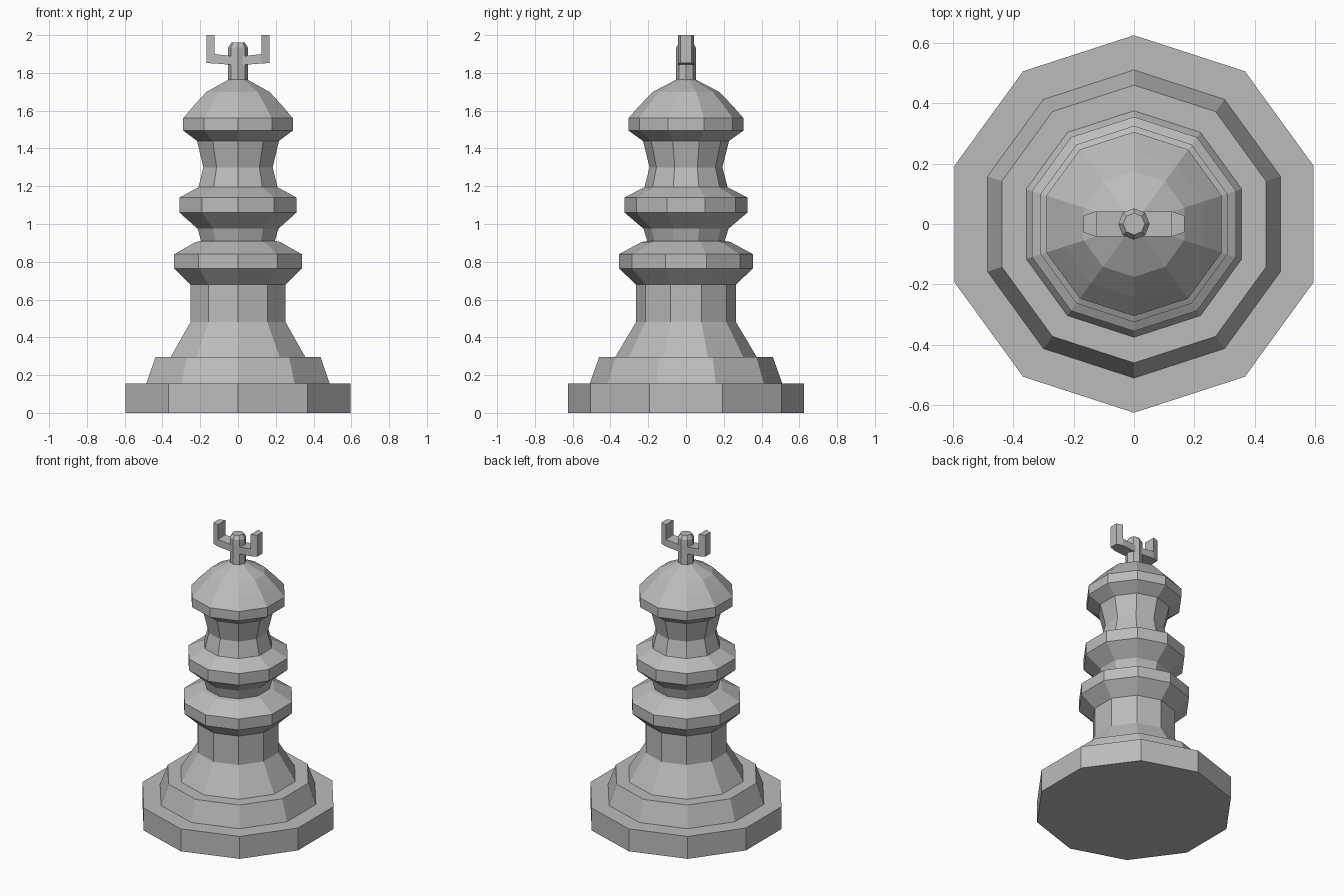
import bpy
import math

if "Cube" in bpy.data.objects:
    bpy.data.objects.remove(bpy.data.objects["Cube"])

grey = bpy.data.materials.new("stone grey")
grey.diffuse_color = (0.5, 0.5, 0.5, 1)
grey.use_nodes = True
grey.node_tree.nodes["Principled BSDF"].inputs["Base Color"].default_value = grey.diffuse_color


def make(name, verts, faces):
    mesh = bpy.data.meshes.new(name)
    mesh.from_pydata(verts, [], faces)
    mesh.materials.append(grey)
    obj = bpy.data.objects.new(name, mesh)
    bpy.context.collection.objects.link(obj)
    return obj


def lathe(name, profile, sides=10):
    """Flat-sided turned solid from (radius, height) points, bottom to top."""
    verts = []
    for r, z in profile:
        for i in range(sides):
            a = math.pi / 2 + 2 * math.pi * i / sides
            verts.append((r * math.cos(a), r * math.sin(a), z))
    faces = [tuple(reversed(range(sides)))]
    for k in range(len(profile) - 1):
        for i in range(sides):
            j = (i + 1) % sides
            faces.append((k * sides + i, k * sides + j,
                          (k + 1) * sides + j, (k + 1) * sides + i))
    top = (len(profile) - 1) * sides
    faces.append(tuple(range(top, top + sides)))
    return make(name, verts, faces)


# stepped base, column with collars and domed head as one turned body
lathe("turned_body", [
    (0.625, 0), (0.625, 0.155), (0.51, 0.155), (0.46, 0.295),   # base steps
    (0.375, 0.295), (0.265, 0.48), (0.265, 0.68),               # lower shaft
    (0.355, 0.765), (0.355, 0.84), (0.235, 0.905),              # lower collar
    (0.205, 0.91), (0.225, 0.975),
    (0.325, 1.06), (0.325, 1.14), (0.22, 1.195),                # upper collar
    (0.193, 1.30), (0.228, 1.44),                               # waist
    (0.305, 1.495), (0.305, 1.56),                              # head rim
    (0.243, 1.63), (0.175, 1.70), (0.05, 1.765)])               # dome

# finial post
lathe("finial_post", [(0.052, 1.74), (0.052, 1.935), (0.036, 1.96)], 8)

# fork: arm and prong on each side
for side, s in (("left", -1), ("right", 1)):
    def prism(name, x0, d0, lo0, hi0, x1, d1, lo1, hi1):
        verts = [(s * x, y, z) for x, d, lo, hi in ((x0, d0, lo0, hi0), (x1, d1, lo1, hi1))
                 for y, z in ((-d, lo), (d, lo), (d, hi), (-d, hi))]
        faces = [(3, 2, 1, 0), (4, 5, 6, 7)] + [
            (i, (i + 1) % 4, 4 + (i + 1) % 4, 4 + i) for i in range(4)]
        # flip the mirrored side so normals face out
        if s > 0:
            faces = [f for f in faces]
        else:
            faces = [tuple(reversed(f)) for f in faces]
        make(name, verts, faces)
    prism(side + "_arm", 0, 0.042, 1.84, 1.885, 0.125, 0.042, 1.85, 1.90)
    prism(side + "_prong", 0.125, 0.042, 1.85, 2.0, 0.167, 0.028, 1.852, 2.0)
